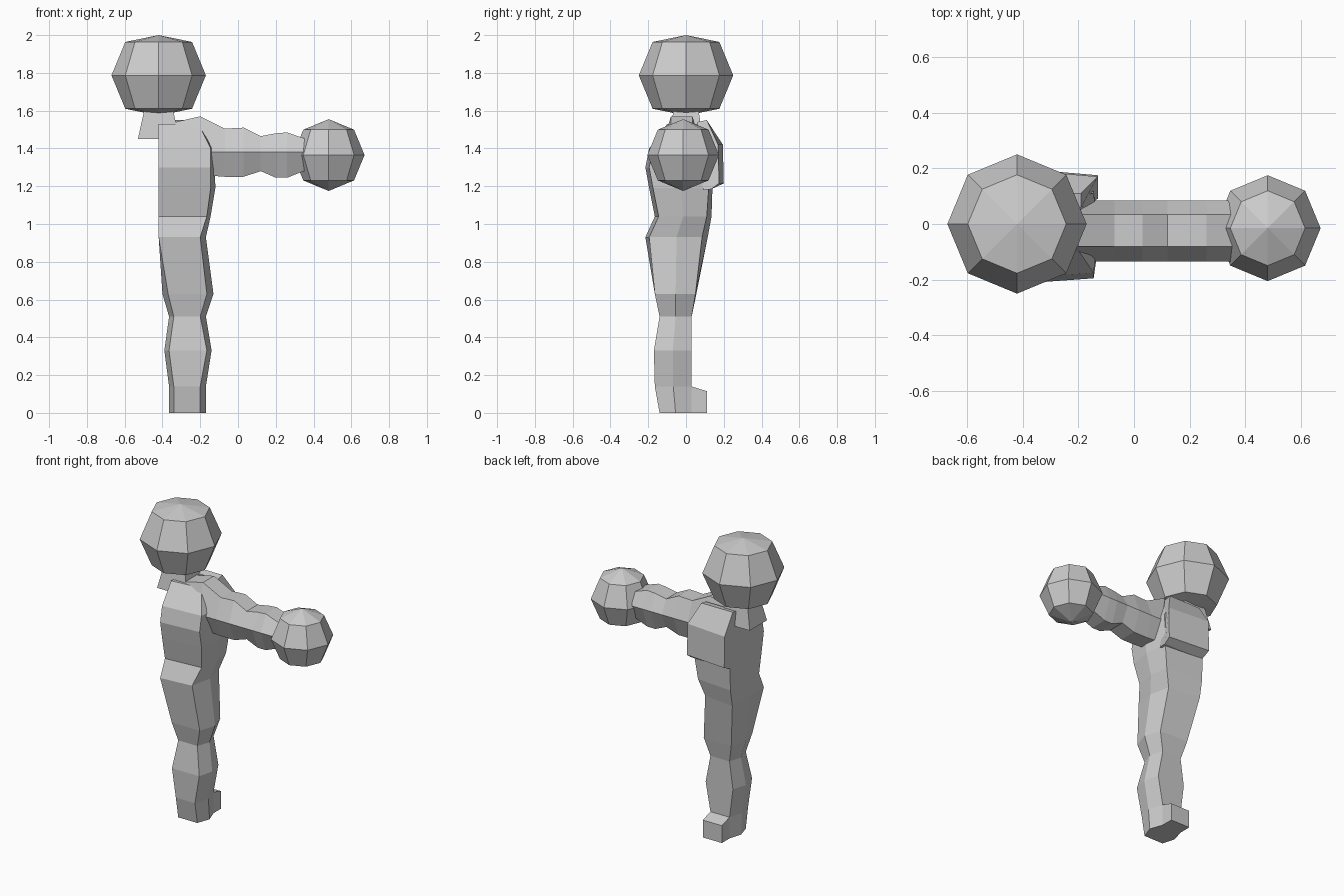
import bpy, bmesh, math

if "Cube" in bpy.data.objects:
    bpy.data.objects.remove(bpy.data.objects["Cube"])

CX = -0.42  # centre plane of the half figure

grey = bpy.data.materials.new("plain grey")
grey.diffuse_color = (0.6, 0.6, 0.6, 1)
grey.use_nodes = True
grey.node_tree.nodes["Principled BSDF"].inputs["Base Color"].default_value = grey.diffuse_color


def finish(name, bm):
    bmesh.ops.recalc_face_normals(bm, faces=bm.faces)
    me = bpy.data.meshes.new(name)
    bm.to_mesh(me)
    bm.free()
    me.materials.append(grey)
    ob = bpy.data.objects.new(name, me)
    bpy.context.collection.objects.link(ob)
    return ob


def loft(name, rings):
    """Skin matching rings of points and cap both ends."""
    bm = bmesh.new()
    vs = [[bm.verts.new(p) for p in r] for r in rings]
    n = len(vs[0])
    for a, b in zip(vs, vs[1:]):
        for i in range(n):
            j = (i + 1) % n
            bm.faces.new((a[i], a[j], b[j], b[i]))
    bm.faces.new(vs[0][::-1])
    bm.faces.new(vs[-1])
    return finish(name, bm)


def ball(name, centre, r, pole):
    """Eight-sided ball with four bands; the poles may be flattened."""
    bm = bmesh.new()
    bmesh.ops.create_uvsphere(bm, u_segments=8, v_segments=4, radius=r)
    for v in bm.verts:
        if abs(v.co.z) > r * 0.95:
            v.co.z = math.copysign(pole, v.co.z)
    bmesh.ops.translate(bm, vec=centre, verts=bm.verts)
    return finish(name, bm)


# torso and leg: z, inner x, front inner x, front outer x, outer x,
# front y, back y at the inner side, back y at the outer side
sections = [
    (0.00, -.365, -.34, -.20, -.17, -.14, .03, .03),
    (0.14, -.365, -.34, -.20, -.17, -.165, .03, .03),
    (0.33, -.39, -.365, -.165, -.14, -.17, .03, .03),
    (0.51, -.365, -.34, -.20, -.17, -.14, .03, .03),
    (0.63, -.40, -.37, -.165, -.13, -.165, .055, .05),
    (0.93, CX, CX, -.20, -.17, -.215, .115, .085),
    (1.04, CX, CX, -.165, -.145, -.165, .135, .11),
    (1.19, CX, CX, -.145, -.12, -.195, .14, .12),
    (1.30, CX, CX, -.145, -.122, -.215, .14, .12),
    (1.40, CX, CX, -.145, -.13, -.195, .13, .11),
    (1.53, CX, CX, -.21, -.19, -.10, .11, .10),
]
rings = []
for z, xi, fi, fo, xo, yf, ybi, ybo in sections:
    ym = (yf + ybi) / 2
    rings.append([(fi, yf, z), (fo, yf + (0.02 if z > 0.9 else 0), z), (xo, ym, z),
                  (fo, ybo, z), (fi, ybi, z), (xi, ym, z)])
loft("torso_and_leg", rings)

# foot block
loft("foot", [[(x, 0.0, 0), (x, 0.11, 0), (x, 0.11, 0.115), (x, 0.03, 0.14), (x, 0.0, 0.14)]
              for x in (-0.34, -0.20)])

# raised chest slab
loft("chest", [[(x, 0.09, 1.18), (x, 0.135, 1.185), (x, y, 1.215), (x, y - .005, 1.42),
                (xt, 0.11, 1.55), (xt, 0.06, 1.54)]
               for x, xt, y in ((CX, CX, 0.2), (-0.13, -0.19, 0.175))])

# arm: x, top z, bottom z
arm = [(-.33, 1.54, 1.30), (-.20, 1.57, 1.26), (-.07, 1.505, 1.25), (.03, 1.51, 1.25), (.12, 1.465, 1.28),
       (.20, 1.48, 1.245), (.26, 1.485, 1.245), (.36, 1.45, 1.285)]
loft("arm", [[(x, -.135, 1.38), (x, -.08, t), (x, .035, t),
              (x, .085, 1.38), (x, .035, b), (x, -.08, b)] for x, t, b in arm])

# neck
loft("neck", [[(CX - a, -b, z), (CX + a, -b, z), (CX + a, b, z), (CX - a, b, z)]
              for z, a, b in ((1.45, 0.11, 0.09), (1.61, 0.075, 0.065))])

ball("head", (CX, 0, 1.787), 0.25, 0.213)
ball("hand", (0.48, -0.015, 1.365), 0.19, 0.19)
